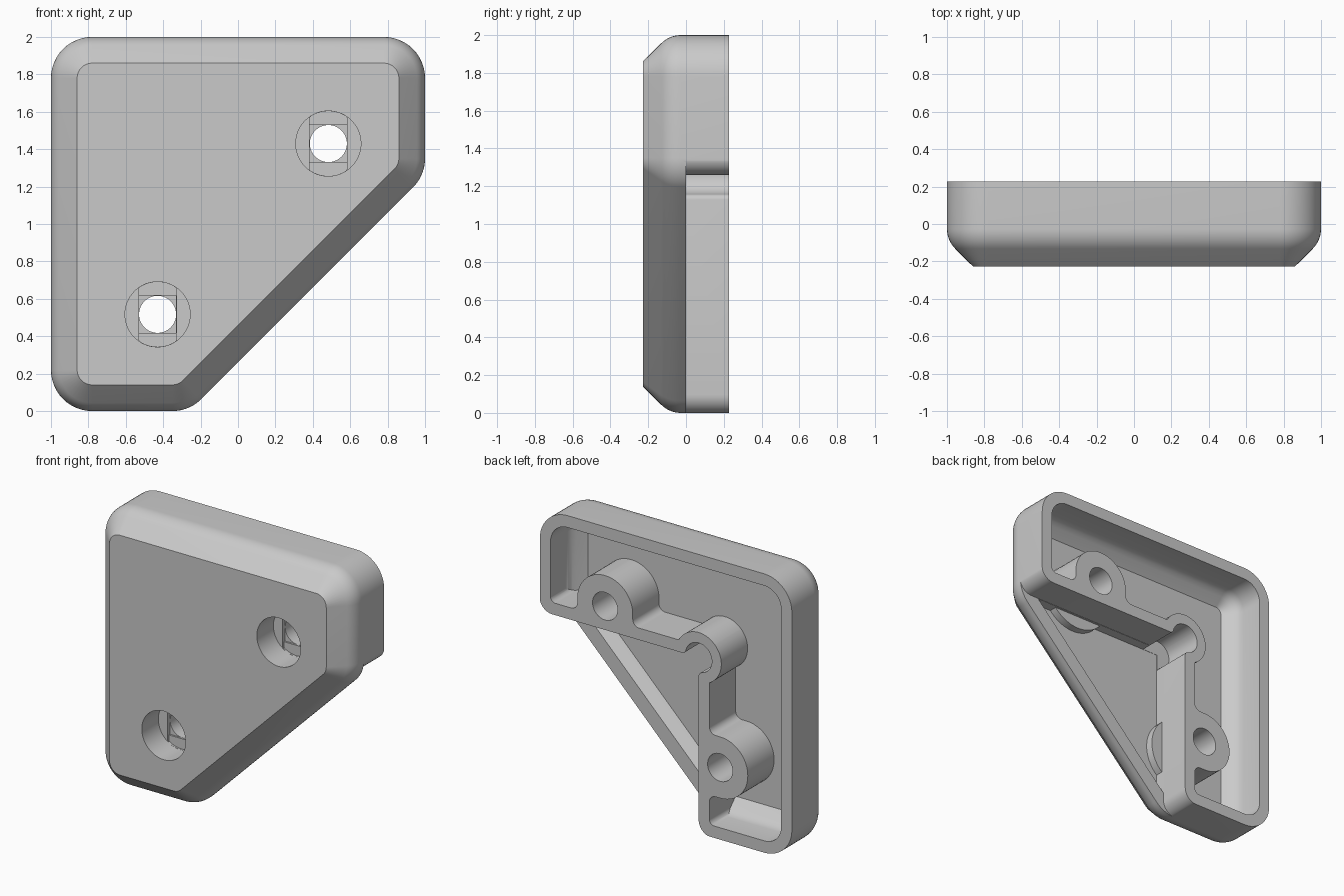
import bpy, bmesh, math
from mathutils import Vector

cube = bpy.data.objects.get("Cube")
if cube:
    bpy.data.objects.remove(cube, do_unlink=True)

DEPTH = 0.228      # half depth of the bracket
EDGE = 0.26        # inner edge of the two arms
WALL = 0.085
FLOOR = -0.07      # inside face of the front plate
HOLES = [(0.483, 1.43), (-0.43, 0.517)]


def rounded(points, steps=12):
    """Outline in x and z from (x, z, corner radius) points."""
    out = []
    for i, (x, z, r) in enumerate(points):
        p = Vector((x, z))
        if r == 0:
            out.append(p)
            continue
        d1 = (Vector(points[i - 1][:2]) - p).normalized()
        d2 = (Vector(points[(i + 1) % len(points)][:2]) - p).normalized()
        half = d1.angle(d2) / 2
        centre = p + (d1 + d2).normalized() * r / math.sin(half)
        a = p + d1 * r / math.tan(half) - centre
        b = p + d2 * r / math.tan(half) - centre
        w = math.pi - 2 * half
        for k in range(steps + 1):
            t = k / steps
            out.append(centre + (a * math.sin((1 - t) * w) + b * math.sin(t * w)) / math.sin(w))
    return out


def arc(x, z, r, start, end, steps):
    angles = [math.radians(start + (end - start) * k / steps) for k in range(steps + 1)]
    return [Vector((x + r * math.cos(a), z + r * math.sin(a))) for a in angles]


def circle(x, z, r):
    return arc(x, z, r, 0, 360, 64)[:-1]


def rect(x, z, w, h):
    return [Vector(p) for p in ((x - w, z - h), (x + w, z - h), (x + w, z + h), (x - w, z + h))]


def mirrored(points):
    """Outline with its reflection across the bracket's diagonal."""
    return points + [Vector((1 - p.y, 1 - p.x)) for p in reversed(points)]


def pentagon(inset):
    """Corner plate outline, moved inward by the inset."""
    lo, hi, r = -1 + inset, 1 - inset, 0.22 - inset
    c = EDGE + inset * math.sqrt(2)
    return rounded([(lo, inset, r), (inset - c, inset, r), (hi, hi + c, r),
                    (hi, 2 - inset, r), (lo, 2 - inset, r)])


def loft(name, sections):
    """Closed solid through (outline, y) sections of equal point count."""
    bm = bmesh.new()
    rings = [[bm.verts.new((p.x, y, p.y)) for p in pts] for pts, y in sections]
    n = len(rings[0])
    for a, b in zip(rings, rings[1:]):
        for i in range(n):
            bm.faces.new((a[i], a[(i + 1) % n], b[(i + 1) % n], b[i]))
    bm.faces.new(rings[0])
    bm.faces.new(rings[-1])
    bmesh.ops.recalc_face_normals(bm, faces=bm.faces)
    mesh = bpy.data.meshes.new(name)
    bm.to_mesh(mesh)
    bm.free()
    ob = bpy.data.objects.new(name, mesh)
    bpy.context.collection.objects.link(ob)
    return ob


def prism(outline, y0, y1):
    return loft("cutter", [(outline, y0), (outline, y1)])


def combine(ob, other, op="DIFFERENCE"):
    """Apply a boolean and drop the helper."""
    mod = ob.modifiers.new("cut", "BOOLEAN")
    mod.operation, mod.object, mod.solver = op, other, "EXACT"
    bpy.context.view_layer.objects.active = ob
    bpy.ops.object.modifier_apply(modifier=mod.name)
    bpy.data.objects.remove(other, do_unlink=True)
    return ob


def pocket():
    """Inside of the shell, following the chamfered outside."""
    return loft("pocket", [(pentagon(0.175), FLOOR), (pentagon(0.12), -0.015),
                           (pentagon(0.1), 0.011), (pentagon(0.09), 0.035),
                           (pentagon(WALL), 0.06), (pentagon(WALL), 0.5)])


# Solid corner plate with chamfered front edge blending into the sides
sections = [(pentagon(0.14), -DEPTH)]
for k in range(8, -1, -1):
    a = math.radians(45) * k / 8
    sections.append((pentagon(0.15 - 0.15 * math.cos(a)), -0.026 - 0.15 * math.sin(a)))
sections.append((pentagon(0), DEPTH))
bracket = loft("corner_bracket", sections)

# Step at the back that leaves two arms
step = rounded([(2, 1.8, 0), (1.003, 1.8, 0), (1.003, EDGE + 1, 0.1), (-EDGE, EDGE + 1, 0),
                (-EDGE, -0.003, 0.1), (-0.8, -0.003, 0), (-0.8, -1, 0), (2, -1, 0)])
combine(bracket, prism(step, 0, 0.6))

# Hollow of the arms, running round the screw bosses and the corner boss
hx, hz = HOLES[0]
inner = EDGE + 1 + WALL
half = rounded([(1.3, 1.6, 0), (0.916, 1.6, 0), (0.916, inner, 0.04),
                (hx + 0.22, inner, 0.05), (hx + 0.22, hz + 0.22, 0.219),
                (hx - 0.22, hz + 0.22, 0.219), (hx - 0.22, inner, 0.05), (-0.05, inner, 0)])
half += arc(-EDGE, EDGE + 1, 0.18, 28.2, 134, 16)
far = [Vector(p) for p in ((-1.3, -0.3), (-1.3, 2.3), (1.3, 2.3))]
combine(bracket, combine(pocket(), prism(mirrored(half) + far, -0.4, 0.4), "INTERSECT"))

# Triangular recess behind the slanted edge, with the bosses bulging into it
recess = combine(pocket(), prism(rect(1 - EDGE + 0.002, EDGE - 0.002, 1, 1), -0.4, 0.4), "INTERSECT")
for x, z in HOLES:
    combine(recess, prism(circle(x, z, 0.26), -0.4, -0.015))
combine(bracket, recess)

# Round relief in the inner corner, with eased lips
lip = 0.03
reach = math.sqrt((0.105 + lip) ** 2 - lip ** 2)
tilt = math.degrees(math.atan2(lip, reach))
relief = [Vector((reach - EDGE, EDGE + 0.96))]
relief += arc(reach - EDGE, EDGE + 1 + lip, lip, 270, 180 + tilt, 6)
relief += arc(-EDGE, EDGE + 1, 0.105, tilt + 3, 134, 20)
combine(bracket, prism(mirrored(relief), FLOOR + 0.002, 0.5))

# Screw holes: counterbore, slot, square and bore
for x, z in HOLES:
    slot = [Vector((min(max(p.x, x - 0.1), x + 0.1), p.y)) for p in circle(x, z, 0.1735)]
    combine(bracket, prism(circle(x, z, 0.174), -0.5, -0.04))
    combine(bracket, prism(slot, -0.1, -0.027))
    combine(bracket, prism(rect(x, z, 0.0995, 0.0995), -0.09, -0.014))
    combine(bracket, prism(circle(x, z, 0.099), -0.08, 0.5))

# Plain grey plastic
grey = bpy.data.materials.new("grey_plastic")
grey.use_nodes = True
colour = (0.59, 0.59, 0.59, 1)
grey.diffuse_color = colour
grey.node_tree.nodes["Principled BSDF"].inputs["Base Color"].default_value = colour
bracket.data.materials.clear()
bracket.data.materials.append(grey)
for face in bracket.data.polygons:
    face.material_index = 0

bpy.ops.object.select_all(action="DESELECT")
bracket.select_set(True)
bpy.context.view_layer.objects.active = bracket
bpy.ops.object.shade_smooth_by_angle(angle=math.radians(30))
